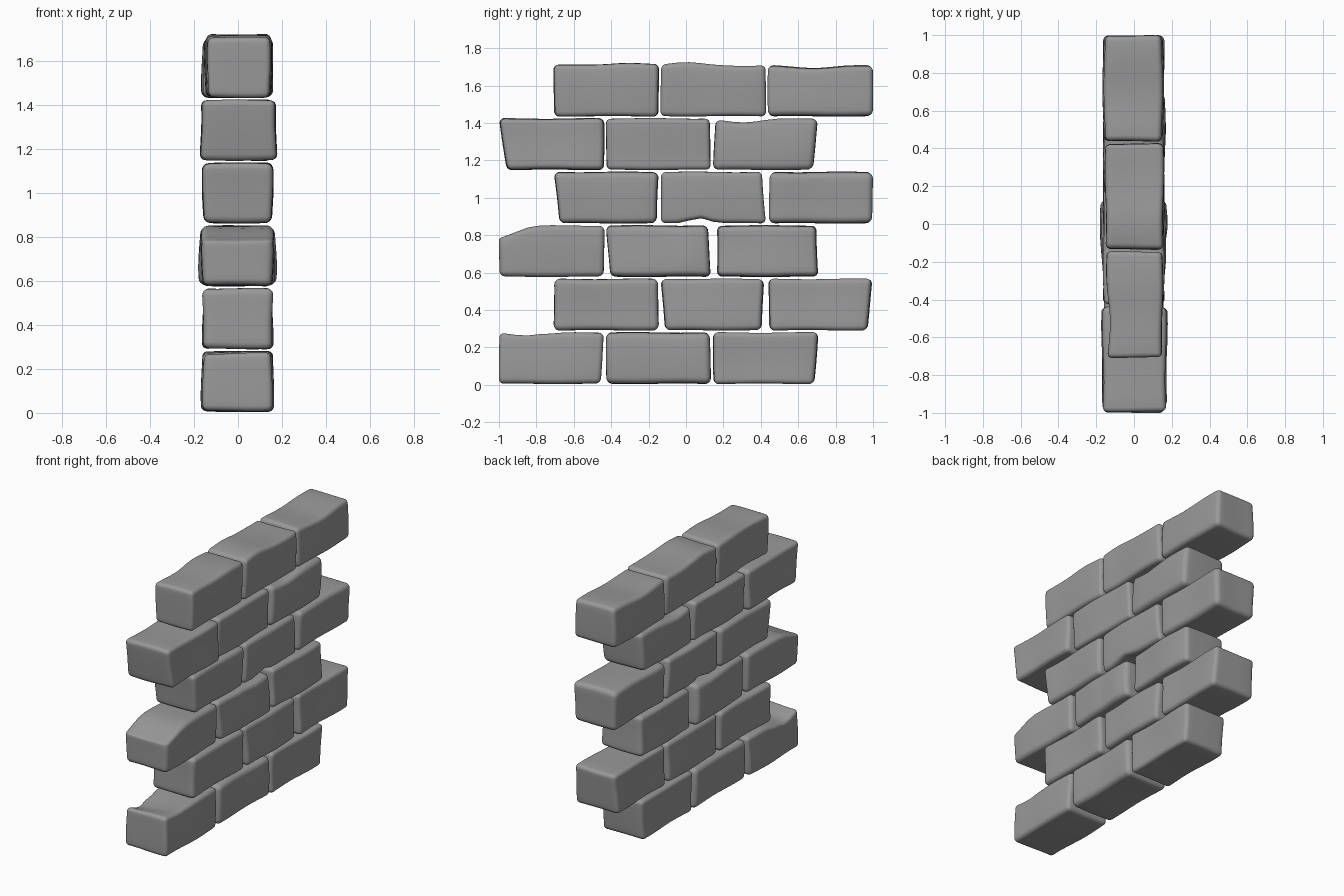
import bpy, bmesh, math, random
from mathutils import Vector

random.seed(4)
if "Cube" in bpy.data.objects:
    bpy.data.objects.remove(bpy.data.objects["Cube"])

# Stone colour
stone = bpy.data.materials.new("grey stone")
stone.use_nodes = True
grey = (0.32, 0.32, 0.32, 1)
stone.diffuse_color = grey
bsdf = stone.node_tree.nodes["Principled BSDF"]
bsdf.inputs["Base Color"].default_value = grey
bsdf.inputs["Roughness"].default_value = 0.9

COURSE, PITCH, LENGTH, HEIGHT = 0.286, 0.5725, 0.563, 0.275
SEG = 14

# End slants (row, column): y shift of the lower/upper corner at each end
SLANT = {  # bottom -y, top -y, top +y, bottom +y
    (0, 0): (0, 0, 0, -.02), (0, 1): (0, 0, -.01, 0), (0, 2): (0, 0, 0, -.02),
    (1, 1): (.02, 0, -.01, -.02), (1, 2): (.01, 0, 0, -.03),
    (2, 1): (.02, 0, -.02, 0), (2, 2): (.02, .02, -.01, 0),
    (3, 0): (.03, 0, 0, -.01), (3, 1): (0, 0, -.02, 0), (3, 2): (0, .01, 0, 0),
    (4, 0): (.04, 0, 0, 0), (4, 1): (0, 0, -.01, 0), (4, 2): (0, .01, 0, -.03),
}

# Half thickness of each stone on the -x and +x sides
THICK = {(4, 0): (.17, .175), (0, 0): (.165, .16), (5, 0): (.145, .15),
         (5, 1): (.15, .155), (5, 2): (.163, .155), (2, 0): (.165, .16)}

# Worn dents (positive) and swellings (negative): axis, side, y centre, width, depth
WEAR = {
    (0, 0): [(2, 1, -.86, .09, .03), (2, 1, -.72, .06, .012)],
    (2, 0): [(2, 1, -1.0, .12, .06)],
    (2, 1): [(0, -1, .05, .22, -.026), (0, 1, 0, .22, -.026), (0, 1, -.1, .07, .012)],
    (2, 2): [(0, 1, .55, .2, -.012)],
    (3, 1): [(2, -1, .07, .07, .03)],
    (4, 2): [(2, 1, .3, .14, .02), (0, 1, .6, .15, -.012)],
    (5, 0): [(2, 1, -.32, .13, -.012), (0, -1, -.5, .15, .02)],
    (5, 1): [(2, 1, 0, .12, -.014), (2, 1, .35, .1, .004)],
    (5, 2): [(2, 1, .7, .15, .016)],
}


def level(index, half, radius):
    """Grid position along one axis, with extra loops packed into the rounded edge."""
    edge = (0, .35, .7, 1)
    if index < 3:
        return -half + radius * edge[index]
    if index > SEG - 3:
        return half - radius * edge[SEG - index]
    return (half - radius) * (2 * (index - 3) / (SEG - 6) - 1)


def make_stone(row, col):
    left, right = THICK.get((row, col), (.16, .157))
    size = Vector(((left + right) / 2, LENGTH / 2, HEIGHT / 2))
    start = -1 if row % 2 == 0 else -.708
    centre = Vector(((right - left) / 2, start + col * PITCH + LENGTH / 2,
                     row * COURSE + .143))
    radius = random.uniform(.024, .034)
    phase = [random.uniform(0, 6.28) for _ in range(6)]
    low0, top0, top1, low1 = SLANT.get((row, col), (0, 0, 0, 0))

    bm = bmesh.new()
    bmesh.ops.create_cube(bm, size=1)
    bmesh.ops.subdivide_edges(bm, edges=bm.edges[:], cuts=SEG - 1, use_grid_fill=True)
    for v in bm.verts:
        # Rounded block
        p = Vector([level(round((c + .5) * SEG), h, radius) for c, h in zip(v.co, size)])
        core = Vector([max(-h + radius, min(h - radius, c)) for c, h in zip(p, size)])
        p = core + (p - core).normalized() * radius
        u = Vector([c / h for c, h in zip(p, size)])

        # Slanted ends
        t, s = (u.z + 1) / 2, (u.y + 1) / 2
        shift = (1 - s) * (low0 + (top0 - low0) * t) + s * (low1 + (top1 - low1) * t)
        # Gently uneven faces
        wave_x = math.sin(p.y * 11 + phase[0]) + math.sin(p.z * 14 + phase[1])
        wave_z = math.sin(p.y * 13 + phase[2]) + math.sin(p.x * 15 + phase[3])
        wave_y = math.sin(p.z * 12 + phase[4]) + math.sin(p.x * 14 + phase[5])
        q = p + Vector((u.x * (.004 * wave_x - .003),
                        shift + u.y * (.002 * wave_y - .003),
                        u.z * (.002 * wave_z - .002)))
        # Wear
        for axis, side, at, width, depth in WEAR.get((row, col), []):
            near = max(0, u[axis] * side)
            fall = math.exp(-((p.y + centre.y - at) / width) ** 2)
            if axis == 0:
                fall *= 1 - .35 * u.z ** 2
            elif (row, col) == (0, 0):
                fall *= 1 - .6 * u.x
            q[axis] -= side * depth * fall * near
        v.co = q + centre
    mesh = bpy.data.meshes.new("stone")
    bm.to_mesh(mesh)
    bm.free()
    mesh.materials.append(stone)
    mesh.polygons.foreach_set("use_smooth", [True] * len(mesh.polygons))
    block = bpy.data.objects.new(f"stone_course_{row + 1}_block_{col + 1}", mesh)
    bpy.context.collection.objects.link(block)


# Six staggered courses of three stones
for row in range(6):
    for col in range(3):
        make_stone(row, col)
